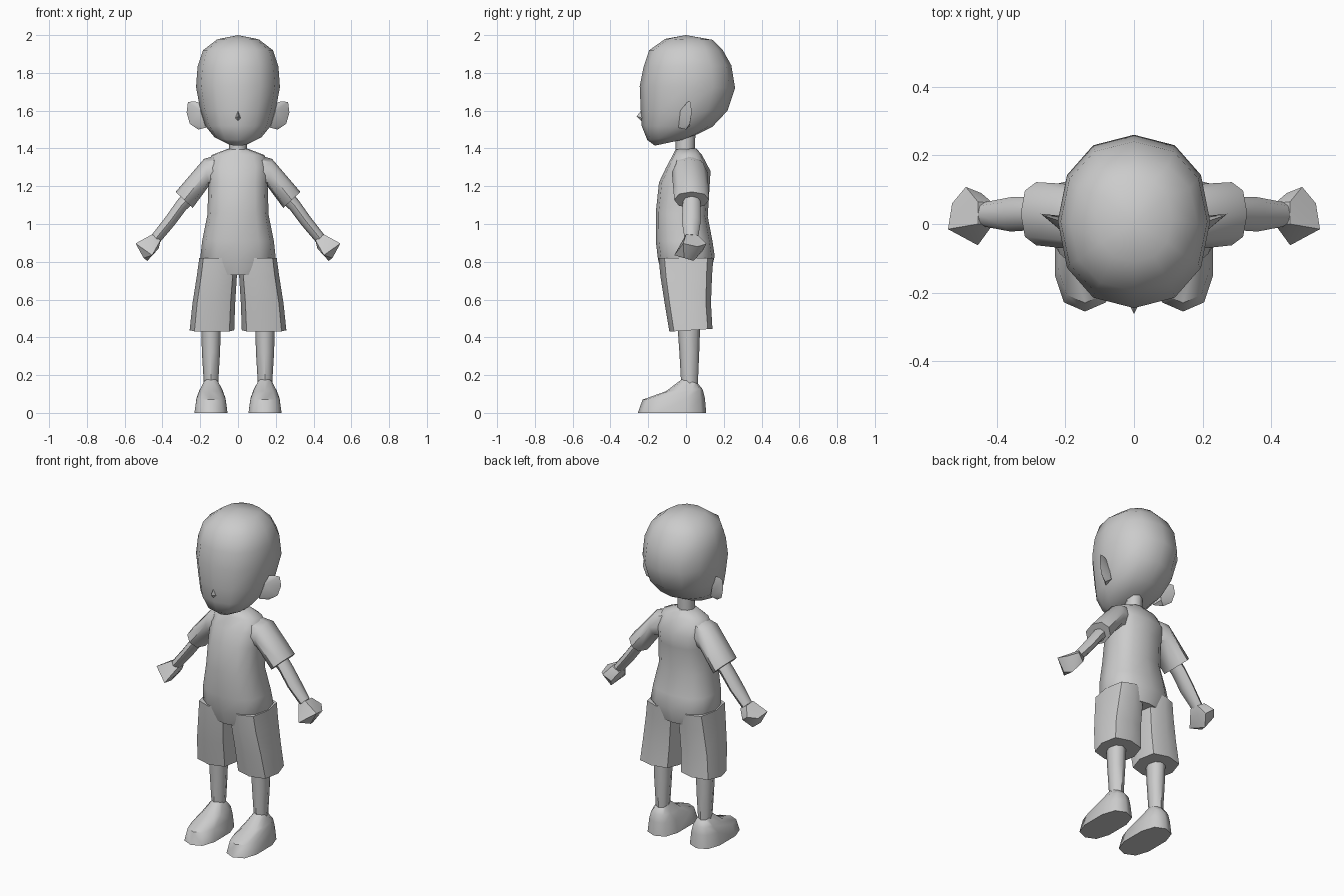
import bpy, bmesh, math
from mathutils import Vector

cube = bpy.data.objects.get("Cube")
if cube:
    bpy.data.objects.remove(cube)

GREY = (0.6, 0.6, 0.6, 1)
mat = bpy.data.materials.new("plain grey")
mat.use_nodes = True
mat.diffuse_color = GREY
mat.node_tree.nodes["Principled BSDF"].inputs["Base Color"].default_value = GREY


def finish(name, bm, mirror, angle):
    bmesh.ops.recalc_face_normals(bm, faces=bm.faces)
    me = bpy.data.meshes.new(name)
    bm.to_mesh(me)
    bm.free()
    me.materials.append(mat)
    ob = bpy.data.objects.new(name, me)
    bpy.context.collection.objects.link(ob)
    bpy.ops.object.select_all(action='DESELECT')
    ob.select_set(True)
    bpy.context.view_layer.objects.active = ob
    bpy.ops.object.shade_smooth_by_angle(angle=math.radians(angle))
    if mirror:
        ob.modifiers.new("Mirror", 'MIRROR').use_mirror_merge = False
    return ob


def loft(name, rings, sides=10, square=1.0, mirror=False, angle=50, apex=None):
    """Skin rings, each given by two opposite points and a sideways half width."""
    bm = bmesh.new()
    loops = []
    for p, q, side in rings:
        p, q, side = Vector(p), Vector(q), Vector(side)
        loop = []
        for i in range(sides):
            a = math.tau * i / sides
            c, s = (math.copysign(abs(t) ** square, t) for t in (math.cos(a), math.sin(a)))
            loop.append(bm.verts.new((p + q) / 2 + (p - q) / 2 * c + side * s))
        loops.append(loop)
    for a, b in zip(loops, loops[1:]):
        for i in range(sides):
            j = (i + 1) % sides
            bm.faces.new((a[i], a[j], b[j], b[i]))
    bm.faces.new(loops[0])
    if apex:
        tip = bm.verts.new(apex)
        for i in range(sides):
            bm.faces.new((loops[-1][i], loops[-1][(i + 1) % sides], tip))
    else:
        bm.faces.new(loops[-1])
    return finish(name, bm, mirror, angle)


def upright(name, rows, **kw):
    """Rows: centre x, half width, front y, front z, back y, back z."""
    return loft(name, [((x, yf, zf), (x, yb, zb), (w, 0, 0))
                       for x, w, yf, zf, yb, zb in rows], **kw)


def limb(name, rows, **kw):
    """Rows: upper x, z, lower x, z, centre y, half depth."""
    return loft(name, [((xu, y, zu), (xl, y, zl), (0, d, 0))
                       for xu, zu, xl, zl, y, d in rows], mirror=True, **kw)


def hull(name, points, mirror=False, angle=35):
    bm = bmesh.new()
    for p in points:
        bm.verts.new(p)
    bmesh.ops.convex_hull(bm, input=bm.verts[:])
    return finish(name, bm, mirror, angle)


# Head, nose, ears and neck
upright("head", [
    (0, .06, -.165, 1.415, 0, 1.45),
    (0, .125, -.205, 1.445, .06, 1.475),
    (0, .172, -.235, 1.52, .14, 1.515),
    (0, .2, -.24, 1.61, .22, 1.6),
    (0, .222, -.245, 1.73, .26, 1.72),
    (0, .214, -.225, 1.83, .24, 1.84),
    (0, .185, -.195, 1.92, .195, 1.92),
    (0, .11, -.11, 1.98, .14, 1.975)], sides=12, square=.9, apex=(0, 0, 2))
hull("nose", [(-.016, -.23, 1.56), (.016, -.23, 1.56), (0, -.23, 1.61),
              (0, -.23, 1.54), (0, -.262, 1.57)])
hull("ears", [(.19, 0, 1.64), (.235, .015, 1.65), (.265, .025, 1.645),
              (.272, .03, 1.59), (.255, .02, 1.53), (.21, 0, 1.5),
              (.17, -.04, 1.51), (.2, -.03, 1.6), (.18, .02, 1.52)], mirror=True)
upright("neck", [(0, .05, -.055, 1.35, .045, 1.36), (0, .045, -.055, 1.47, .05, 1.48)], sides=8)

# Shirt body with short sleeves
upright("shirt", [
    (0, .15, -.125, .73, .13, .74),
    (0, .2, -.148, .81, .152, .83),
    (0, .19, -.16, .91, .14, .91),
    (0, .162, -.16, 1.06, .115, 1.04),
    (0, .157, -.143, 1.22, .125, 1.2),
    (0, .165, -.105, 1.3, .13, 1.28),
    (0, .14, -.07, 1.365, .085, 1.365),
    (0, .055, -.055, 1.395, .055, 1.4)], sides=12, square=.8)
limb("sleeves", [
    (.11, 1.365, .1, 1.2, .01, .08),
    (.18, 1.345, .155, 1.2, .02, .095),
    (.33, 1.17, .24, 1.085, .03, .092)], sides=8, square=.9)

# Bare arms and fists
limb("arms", [
    (.29, 1.165, .235, 1.11, .03, .045),
    (.325, 1.12, .275, 1.075, .03, .048),
    (.385, 1.035, .335, .995, .028, .05),
    (.455, .945, .412, .905, .028, .036)], sides=8)
hull("hands", [
    (.41, 0, .915), (.41, .06, .91), (.455, 0, .945), (.455, .065, .94),
    (.542, -.015, .897), (.53, .06, .88), (.49, .108, .895), (.445, .09, .86),
    (.455, -.062, .835), (.48, .04, .805), (.42, 0, .87), (.5, -.01, .82)], mirror=True)

# Shorts, one leg mirrored
upright("shorts", [
    (.105, .1, -.145, .82, .145, .82),
    (.112, .106, -.135, .72, .138, .73),
    (.128, .113, -.113, .58, .132, .58),
    (.138, .118, -.088, .43, .14, .445)], sides=8, square=.7, mirror=True)

# Bare legs and shoes
upright("legs", [
    (.143, .052, -.045, .46, .075, .46),
    (.143, .048, -.035, .32, .07, .32),
    (.143, .037, -.025, .14, .062, .14)], sides=8, mirror=True)
upright("shoes", [
    (.143, .091, -.255, 0, .107, 0),
    (.143, .08, -.23, .07, .1, .08),
    (.143, .063, -.105, .115, .088, .125),
    (.143, .035, -.02, .18, .063, .155)], sides=10, square=.75, mirror=True)
